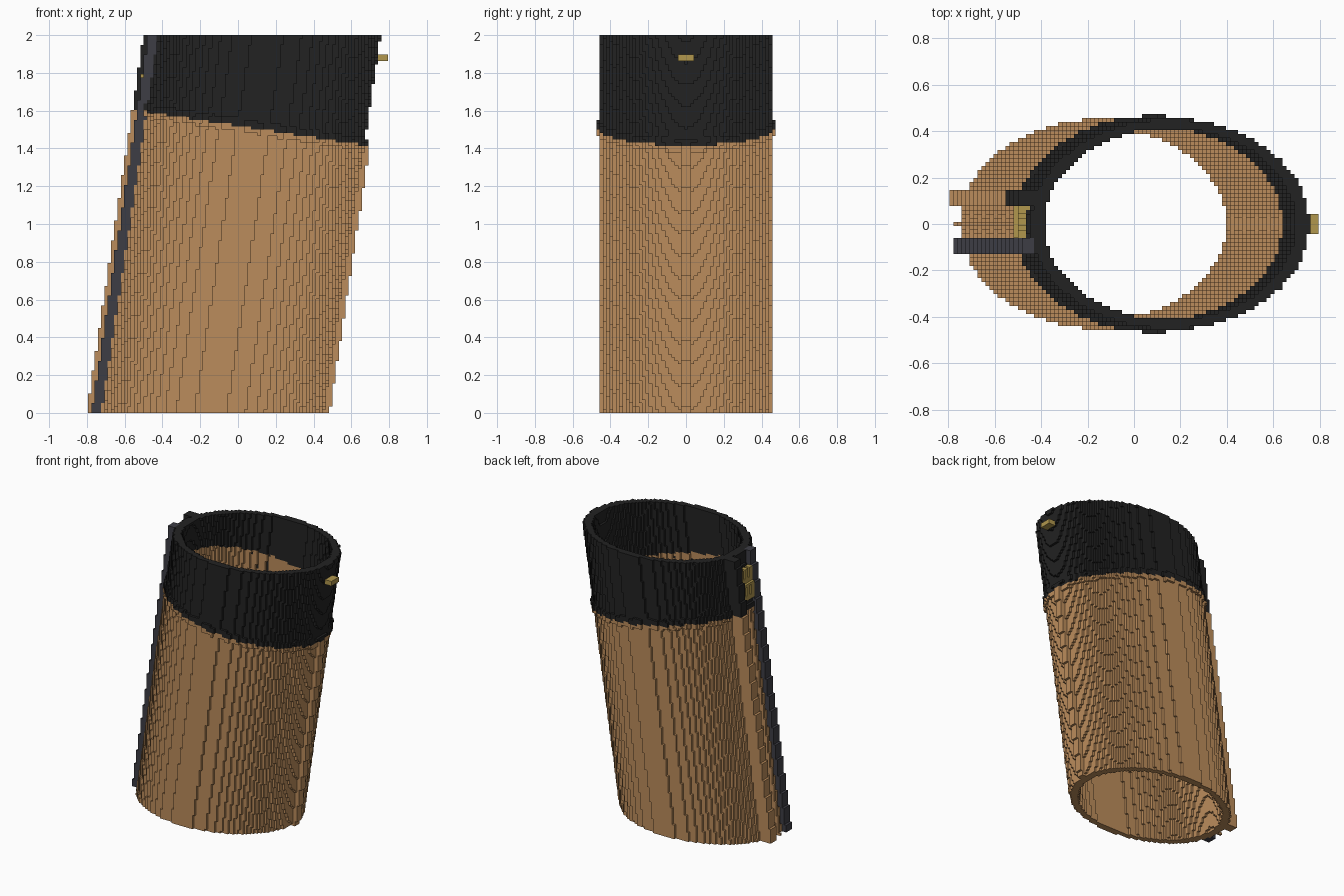
import bpy
import math

cube = bpy.data.objects.get("Cube")
if cube:
    bpy.data.objects.remove(cube, do_unlink=True)

LAYERS = 116
V = 2.0 / LAYERS                      # block size
LEAN = 0.15                           # sideways shift per unit of height
OUTER = (0.60, 0.453)                 # half widths of the oval tube
INNER = (0.54, 0.412)
TRIM = 0.014                          # how far the collar hem stands out


def material(name, rgb):
    m = bpy.data.materials.new(name)
    m.use_nodes = True
    m.diffuse_color = (*rgb, 1)
    m.node_tree.nodes["Principled BSDF"].inputs["Base Color"].default_value = (*rgb, 1)
    return m


TAN = material("tan_leather", (0.50, 0.265, 0.106))
BLACK = material("black", (0.016, 0.016, 0.016))
SLATE = material("dark_slate", (0.048, 0.048, 0.06))
GOLD = material("gold", (0.44, 0.31, 0.075))

PARTS = {
    "tube_body": TAN, "tube_collar": BLACK,
    "side_ridge": TAN, "side_ridge_top": BLACK,
    "seams": TAN, "rear_strap": SLATE,
    "badge_plate": GOLD, "front_stud": GOLD,
}


def axis_x(z):
    return -0.145 + LEAN * z


def oval(dx, y, a, b):
    return math.hypot(dx / a, y / b)


def collar_edge(x):
    """Height of the slanted line where the collar begins."""
    return 1.52 - 0.155 * x


def part_at(x, y, z):
    """Name of the part that fills this point, or None."""
    dx = x - axis_x(z)
    over = z - collar_edge(x)
    if oval(dx, y, *INNER) < 1:
        return None
    # tube wall, whose lining changes colour a little higher up
    if oval(dx, y, *OUTER) <= 1:
        lining = oval(dx, y, 0.562, 0.426) < 1
        return "tube_collar" if over > (0.18 if lining else 0) else "tube_body"
    # raised hem along the collar edge
    if -0.03 < over < 0.04 and oval(dx, y, OUTER[0] + TRIM, OUTER[1] + TRIM) <= 1:
        return "tube_collar" if over > 0 else "tube_body"
    if dx < 0:
        # ridge, strap, badge and seam on the low side
        if 0.085 < y < 0.14 and dx > -0.655:
            return "side_ridge_top" if over > 0 else "side_ridge"
        if -0.135 < y < -0.06 and dx > -0.63:
            return "rear_strap"
        if -0.06 < y < 0.085 and 1.67 < z < 1.90 and dx > -0.632:
            bar = int((y + 0.06) / V) % 3 != 2
            rail = z < 1.71 or 1.78 < z < 1.82
            if bar or rail:
                return "badge_plate"
        if abs(y) < 0.016 and over < 0 and dx > -0.625:
            return "seams"
    else:
        # stud and seam on the overhanging side
        if abs(y) < 0.05 and 1.86 < z < 1.897 and x < (0.80 if abs(y) < 0.04 else 0.785):
            return "front_stud"
        if abs(y) < 0.022 and over < 0 and dx < 0.63:
            return "seams"
    return None


# Fill the block grid
cells = {}
for k in range(LAYERS):
    z = (k + 0.5) * V
    for i in range(-48, 48):
        for j in range(-28, 29):
            part = part_at((i + 0.5) * V, j * V, z)
            if part:
                cells[i, j, k] = part

# Outward direction and the four corners of each block side
SIDES = [
    ((1, 0, 0), ((1, 0, 0), (1, 1, 0), (1, 1, 1), (1, 0, 1))),
    ((-1, 0, 0), ((0, 0, 0), (0, 0, 1), (0, 1, 1), (0, 1, 0))),
    ((0, 1, 0), ((0, 1, 0), (0, 1, 1), (1, 1, 1), (1, 1, 0))),
    ((0, -1, 0), ((0, 0, 0), (1, 0, 0), (1, 0, 1), (0, 0, 1))),
    ((0, 0, 1), ((0, 0, 1), (1, 0, 1), (1, 1, 1), (0, 1, 1))),
    ((0, 0, -1), ((0, 0, 0), (0, 1, 0), (1, 1, 0), (1, 0, 0))),
]


def build_part(name, mat):
    """Mesh of the exposed block sides of one part."""
    index, verts, faces = {}, [], []
    for (i, j, k), part in cells.items():
        if part != name:
            continue
        for (di, dj, dk), corners in SIDES:
            if (i + di, j + dj, k + dk) in cells:
                continue
            face = []
            for a, b, c in corners:
                key = (i + a, j + b, k + c)
                if key not in index:
                    index[key] = len(verts)
                    verts.append((key[0] * V, (key[1] - 0.5) * V, key[2] * V))
                face.append(index[key])
            faces.append(face)
    mesh = bpy.data.meshes.new(name)
    mesh.from_pydata(verts, [], faces)
    mesh.materials.append(mat)
    mesh.update()
    bpy.context.collection.objects.link(bpy.data.objects.new(name, mesh))


for part_name, part_mat in PARTS.items():
    build_part(part_name, part_mat)
